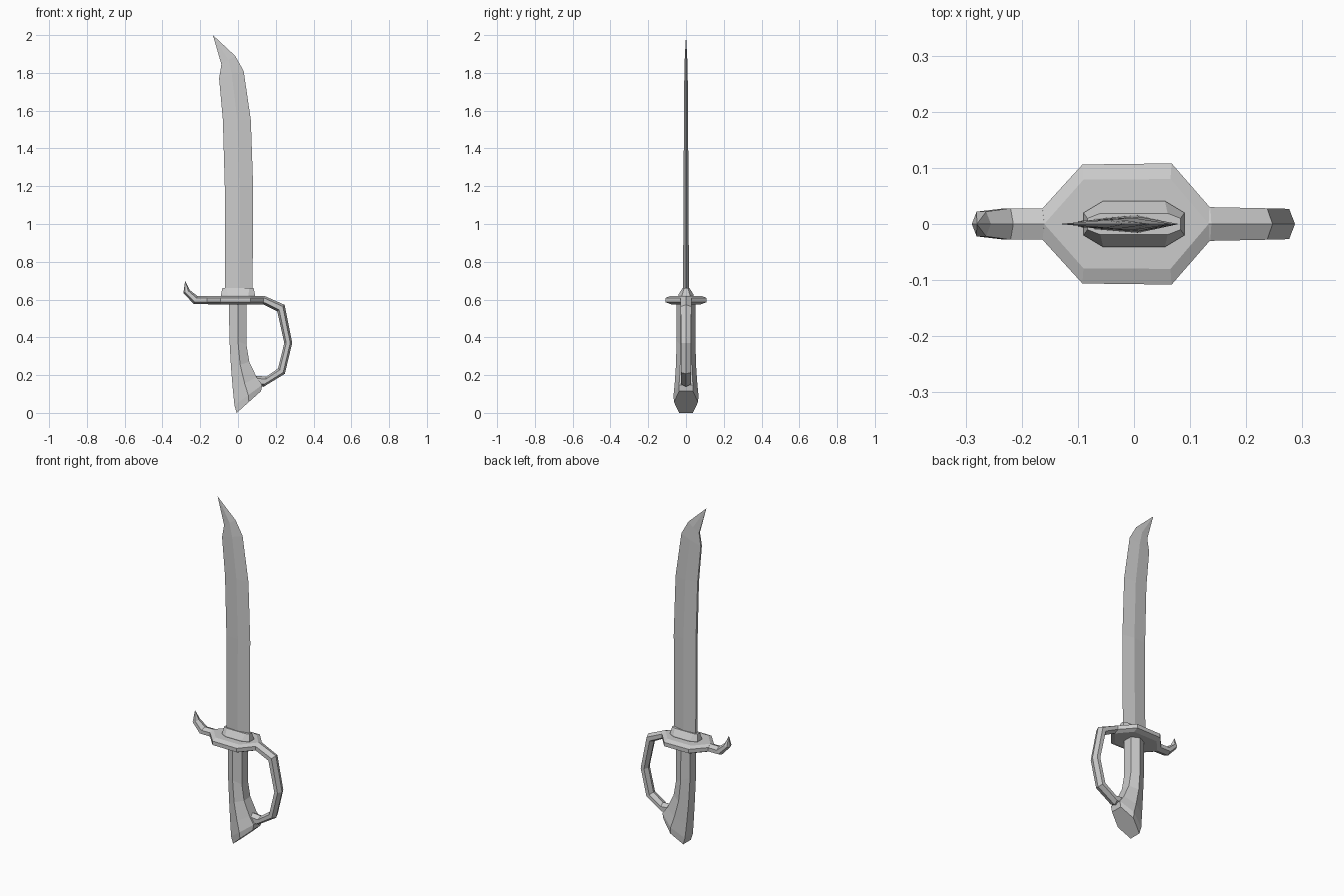
import bpy, bmesh


def build(name, rings):
    """Skin a list of equal-length rings of points, with capped ends."""
    bm = bmesh.new()
    rows = [[bm.verts.new(p) for p in ring] for ring in rings]
    n = len(rows[0])
    for r0, r1 in zip(rows, rows[1:]):
        for i in range(n):
            j = (i + 1) % n
            bm.faces.new((r0[i], r0[j], r1[j], r1[i]))
    bm.faces.new(rows[0])
    bm.faces.new(rows[-1])
    bmesh.ops.remove_doubles(bm, verts=bm.verts, dist=0.0005)
    bmesh.ops.recalc_face_normals(bm, faces=bm.faces)
    mesh = bpy.data.meshes.new(name)
    bm.to_mesh(mesh)
    bm.free()
    obj = bpy.data.objects.new(name, mesh)
    bpy.context.collection.objects.link(obj)
    return obj


def loft(name, stations, profile):
    """Station = (x0, z0, x1, z1, half width); profile = (fraction across, y factor)."""
    build(name, [[(x0 + (x1 - x0) * t, y * w, z0 + (z1 - z0) * t) for t, y in profile]
                 for x0, z0, x1, z1, w in stations])


def stack(name, layers):
    """Layer = (z, half outline from left to right), mirrored in y."""
    build(name, [[(x, y, z) for x, y in half] + [(x, -y, z) for x, y in reversed(half)]
                 for z, half in layers])


# Blade: thick spine on the left, sharp edge on the right, clipped tip
loft("blade", [
    (-0.07, 0.60, 0.077, 0.60, 0.016),
    (-0.07, 1.20, 0.08, 1.20, 0.013),
    (-0.08, 1.55, 0.068, 1.55, 0.011),
    (-0.10, 1.77, 0.03, 1.81, 0.009),
    (-0.088, 1.845, -0.015, 1.89, 0.007),
    (-0.133, 2.0, -0.133, 2.0, 0.0),
], [(0, -0.6), (0.52, -1), (1, 0), (0.52, 1), (0, 0.6)])

# Collar around the blade base
stack("blade_collar", [
    (0.61, [(-0.09, 0.02), (-0.055, 0.041), (0.055, 0.041), (0.09, 0.02)]),
    (0.625, [(-0.09, 0.02), (-0.055, 0.041), (0.055, 0.041), (0.09, 0.02)]),
    (0.66, [(-0.083, 0.01), (-0.06, 0.019), (0.06, 0.019), (0.083, 0.01)]),
])

# Guard plate with bevelled rim
outer = [(-0.163, 0.028), (-0.092, 0.106), (0.067, 0.108), (0.135, 0.03)]
inner = [(-0.16, 0.0), (-0.09, 0.079), (0.065, 0.08), (0.133, 0.0)]
stack("guard_plate", [(0.575, inner), (0.586, outer), (0.609, outer), (0.62, inner)])

# Hexagonal bar section, ridged on its outer and inner sides
bar = [(0, 0), (0.25, 1), (0.75, 1), (1, 0), (0.75, -1), (0.25, -1)]

# Hooked quillon
loft("quillon_hook", [
    (-0.14, 0.575, -0.14, 0.62, 0.028),
    (-0.235, 0.577, -0.215, 0.619, 0.028),
    (-0.289, 0.635, -0.255, 0.65, 0.022),
    (-0.28, 0.70, -0.28, 0.70, 0.0),
], bar)

# Knuckle bow
loft("knuckle_bow", [
    (0.115, 0.62, 0.115, 0.577, 0.03),
    (0.138, 0.62, 0.13, 0.577, 0.03),
    (0.247, 0.572, 0.208, 0.537, 0.028),
    (0.287, 0.37, 0.245, 0.37, 0.027),
    (0.248, 0.207, 0.212, 0.235, 0.027),
    (0.135, 0.138, 0.15, 0.192, 0.027),
    (0.08, 0.145, 0.09, 0.197, 0.027),
], bar)

# Grip flaring into the slanted pommel
loft("grip", [
    (-0.047, 0.59, 0.045, 0.59, 0.05),
    (-0.046, 0.40, 0.045, 0.36, 0.05),
    (-0.037, 0.24, 0.06, 0.27, 0.053),
    (-0.027, 0.12, 0.098, 0.19, 0.06),
    (-0.019, 0.04, 0.128, 0.148, 0.066),
    (-0.007, 0.0, 0.122, 0.115, 0.064),
], [(0, -0.56), (0.5, -1), (1, -0.56), (1, 0.56), (0.5, 1), (0, 0.56)])
